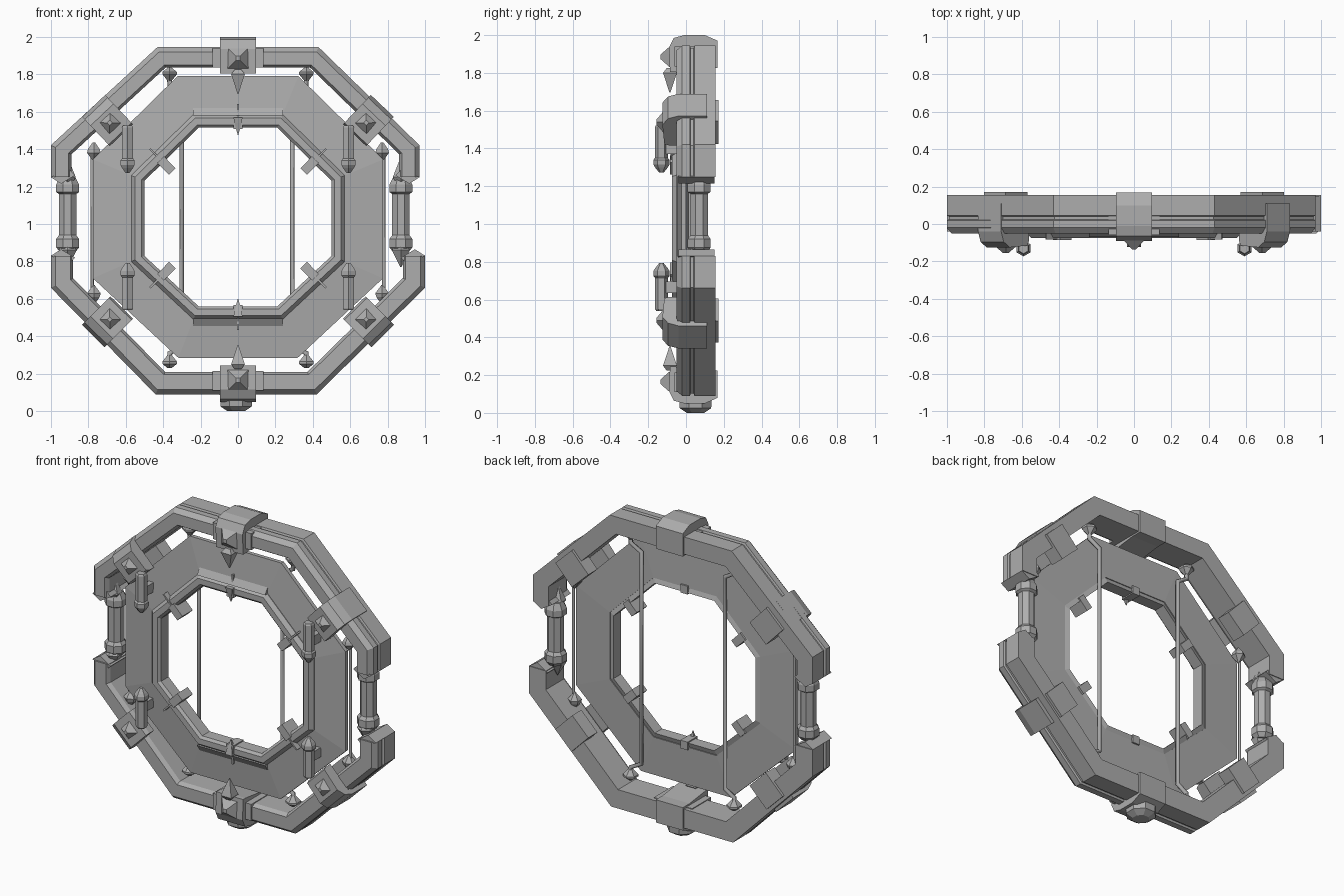
import bpy, bmesh, math
from mathutils import Vector, Matrix

cube = bpy.data.objects.get("Cube")
if cube:
    bpy.data.objects.remove(cube, do_unlink=True)

stone = bpy.data.materials.new("grey stone")
stone.use_nodes = True
GREY = (0.42, 0.42, 0.42, 1)
stone.diffuse_color = GREY
stone.node_tree.nodes["Principled BSDF"].inputs["Base Color"].default_value = GREY


def finish(name, bm):
    bmesh.ops.recalc_face_normals(bm, faces=bm.faces)
    mesh = bpy.data.meshes.new(name)
    bm.to_mesh(mesh)
    bm.free()
    mesh.materials.append(stone)
    ob = bpy.data.objects.new(name, mesh)
    bpy.context.collection.objects.link(ob)
    return ob


def sweep(name, path, profile, closed):
    """Carry an (outward, y) profile along a clockwise x-z path with mitred corners."""
    bm = bmesh.new()
    pts = [Vector(p) for p in path]
    n = len(pts)

    def normal(i):
        d = (pts[(i + 1) % n] - pts[i % n]).normalized()
        return Vector((-d.y, d.x))

    rings = []
    for i, p in enumerate(pts):
        a, b = normal(i - 1 if i else n - 1), normal(i)
        if not closed and i == 0:
            a = b
        if not closed and i == n - 1:
            b = a
        m = (a + b) / (1 + a.dot(b))
        rings.append([bm.verts.new((p.x + m.x * r, y, p.y + m.y * r)) for r, y in profile])
    k = len(profile)
    for i in range(n if closed else n - 1):
        a, b = rings[i], rings[(i + 1) % n]
        for j in range(k):
            bm.faces.new((a[j], a[(j + 1) % k], b[(j + 1) % k], b[j]))
    if not closed:
        bm.faces.new(rings[0])
        bm.faces.new(rings[-1])
    return finish(name, bm)


def prism(name, outline, half, place):
    """Extrude a (radial, y) outline both ways along the tangent; place maps (t, y, r) to the model."""
    bm = bmesh.new()
    ends = [[bm.verts.new(place @ Vector((s * half, y, r))) for r, y in outline] for s in (-1, 1)]
    k = len(outline)
    for e in ends:
        bm.faces.new(e)
    for j in range(k):
        bm.faces.new((ends[0][j], ends[0][(j + 1) % k], ends[1][(j + 1) % k], ends[1][j]))
    return finish(name, bm)


def turned(name, x, y, steps, sides=6):
    """Upright faceted turning from (radius, z) steps."""
    bm = bmesh.new()
    rings = []
    for r, z in steps:
        rings.append([bm.verts.new((x + r * math.cos((i + .5) * math.tau / sides),
                                    y + r * math.sin((i + .5) * math.tau / sides), z))
                      for i in range(sides)])
    for a, b in zip(rings, rings[1:]):
        for i in range(sides):
            j = (i + 1) % sides
            bm.faces.new((a[i], a[j], b[j], b[i]))
    bm.faces.new(rings[0])
    bm.faces.new(rings[-1])
    return finish(name, bm)


def frame(x, z, angle):
    """Local axes at a ring point: x tangent, z outward (angle measured from up)."""
    return Matrix.Translation((x, 0, z)) @ Matrix.Rotation(angle, 4, "Y")


def gem(name, place, size, back, front):
    """Pyramid with a square base pointing forward."""
    bm = bmesh.new()
    bmesh.ops.create_cone(bm, cap_ends=True, segments=4, radius1=size * 1.414,
                          radius2=size * 0.3, depth=back - front)
    turn = Matrix.Rotation(math.pi / 2, 4, "X") @ Matrix.Rotation(math.pi / 4, 4, "Z")
    bm.transform(place @ Matrix.Translation((0, (back + front) / 2, 0)) @ turn)
    return finish(name, bm)


def rod(name, points, radius):
    curve = bpy.data.curves.new(name, "CURVE")
    curve.dimensions = "3D"
    curve.bevel_depth = radius
    curve.bevel_resolution = 1
    curve.use_fill_caps = True
    spline = curve.splines.new("POLY")
    spline.points.add(len(points) - 1)
    for sp, p in zip(spline.points, points):
        sp.co = (*p, 1)
    curve.materials.append(stone)
    ob = bpy.data.objects.new(name, curve)
    bpy.context.collection.objects.link(ob)


def box_outline(r0, r1, y0, y1):
    return [(r0, y0), (r1, y0), (r1, y1), (r0, y1)]


# Outer ring in two halves, with a groove round the rim
def band(t):
    return [(0, .155), (0, .045), (-.012, .04), (-.012, .025), (0, .02), (0, -.02),
            (-.025, -.05), (.015 - t, -.05), (-t, -.025), (-t, .155)]


sweep("upper_ring", [(-1, 1.25), (-1, 1.42), (-.43, 1.945), (.43, 1.945), (.97, 1.42), (.97, 1.25)],
      band(.11), False)
sweep("lower_ring", [(1, .83), (1, .66), (.42, .09), (-.44, .09), (-1, .66), (-1, .83)],
      band(.12), False)

# Slanted ring ends
for name, x, z, s, up in (("upper_right_end", -1, 1.25, 1, -1), ("upper_left_end", .97, 1.25, -1, -1),
                          ("lower_right_end", -1, .83, 1, 1), ("lower_left_end", 1, .83, -1, 1)):
    tip = [(x, z), (x + s * .055, z + up * .035), (x + s * .13, z - up * .01), (x + s * .1, z - up * .04)]
    bm = bmesh.new()
    sides = [[bm.verts.new((a, y, b)) for a, b in tip] for y in (-.04, .15)]
    for e in sides:
        bm.faces.new(e)
    for j in range(4):
        i = (j + 1) % 4
        bm.faces.new((sides[0][j], sides[0][i], sides[1][i], sides[1][j]))
    finish(name, bm)

# Broad octagonal plate and raised inner frame
OCT = [(-.5, 1.23), (-.21, 1.515), (.21, 1.515), (.5, 1.23), (.5, .83), (.21, .56), (-.21, .56), (-.5, .83)]
sweep("plate", OCT, [(.03, -.05), (.275, -.025), (.275, .0), (.03, .01)], True)
sweep("inner_frame", OCT, [(0, -.06), (.015, -.075), (.05, -.075), (.07, -.05), (.07, -.01), (0, .015)], True)

# Clips straddling the inner frame
for x, z, a in ((.4, 1.33, .78), (-.4, 1.33, -.78), (.4, .73, 2.36), (-.4, .73, -2.36)):
    place = frame(x, z, a)
    prism("frame_clip", box_outline(-.07, .02, -.085, .02), .025, place)
    prism("frame_pin", box_outline(.02, .1, -.082, .006), .005, place)
for z, a in ((1.52, 0), (.555, math.pi)):
    place = frame(0, z, a)
    prism("frame_clip", box_outline(-.012, .04, -.08, .02), .025, place)
    prism("frame_pin", box_outline(.03, .12, -.06, .006), .005, place)
    sign = 1 if a == 0 else -1
    turned("frame_spike", 0, -.07, [(.035, z + sign * .05), (.026, z + sign * .02), (.002, z - sign * .045)], 4)
    # Shallow gable along the outside of the frame
    prism("frame_gable", [(.06, -.07), (.1, -.045), (.06, -.02)], .24, place)

# Corner clamps with straps, back plates and gems
STRAP = [(.125, .11), (.125, -.04), (.105, -.095), (.06, -.125), (-.08, -.115), (-.09, -.09),
         (-.09, -.045), (.09, -.045), (.09, .11)]
for sx in (-1, 1):
    for z, a in ((1.54, .76), (.49, math.pi - .78)):
        place = frame(sx * .685, z, sx * a)
        prism("corner_clamp", STRAP, .085, place)
        prism("clamp_back_plate", box_outline(-.085, .085, .08, .172), .08, place)
        gem("clamp_gem", place, .048, -.11, -.155)

# Top and bottom clamps
CLAMP = [(-.08, -.06), (-.08, -.085), (.05, -.09), (.1, -.065), (.115, -.01), (.115, .1),
         (.085, .168), (-.06, .168), (-.06, .1)]
for name, z, a, sign in (("top", 1.885, 0, 1), ("bottom", .165, math.pi, -1)):
    place = frame(0, z, a)
    prism(name + "_clamp", CLAMP, .095, place)
    prism(name + "_clamp_wings", box_outline(-.05, .055, -.06, .13), .135, place)
    gem(name + "_gem", place, .056, -.085, -.135)
    turned(name + "_spike", 0, -.085, [(.025, z - sign * .06), (.052, z - sign * .085),
                                       (.003, z - sign * .19)], 4)
turned("bottom_knob", -.01, .05, [(.05, 0), (.09, .025), (.095, .09)], 8)

# Side pillars bridging the ring halves
for x, s in ((-.91, -1), (.87, 1)):
    turned("side_pillar", x, .07, [(.045, .85), (.066, .875), (.066, .92), (.05, .94), (.05, 1.16),
                                   (.066, 1.17), (.066, 1.21), (.045, 1.25)], 8)
    turned("pillar_lower_tip", x, .05, [(.004, .77), (.055, .86), (.03, .89)])
    turned("pillar_upper_tip", x, .05, [(.03, 1.22), (.05, 1.25), (.004, 1.35)])

# Small posts standing before the plate
for x in (-.59, .59):
    for z, s in ((1.4, -1), (.665, 1)):
        steps = [(.028, -.125), (.034, -.115), (.034, .05), (.043, .06), (.043, .085), (.034, .1), (.012, .128)]
        turned("front_post", x, -.13, [(r, z + s * h) for r, h in steps])
        prism("post_bracket", box_outline(-.03, .03, -.13, -.02), .018, frame(x, z, 0))

# Pointed finials, stems and long rods
for x in (-.365, .365):
    for z, s in ((1.80, 1), (.265, -1)):
        turned("rod_finial", x, .035, [(.004, z - s * .045), (.045, z), (.045, z + s * .012), (.012, z + s * .035)])
    inner = .29 if x > 0 else -.3
    rod("back_rod", [(x, .035, .27), (x, .035, .31), (inner, .035, .35), (inner, .035, 1.7),
                     (x, .035, 1.74), (x, .035, 1.8)], .014)
for x in (-.77, .77):
    for z, s in ((1.38, 1), (.63, -1)):
        turned("side_finial", x, .02, [(.004, z - s * .045), (.042, z), (.036, z + s * .02), (.008, z + s * .055)])
    rod("side_rod", [(x * 1.012, .02, .64), (x * 1.012, .02, 1.38)], .009)
